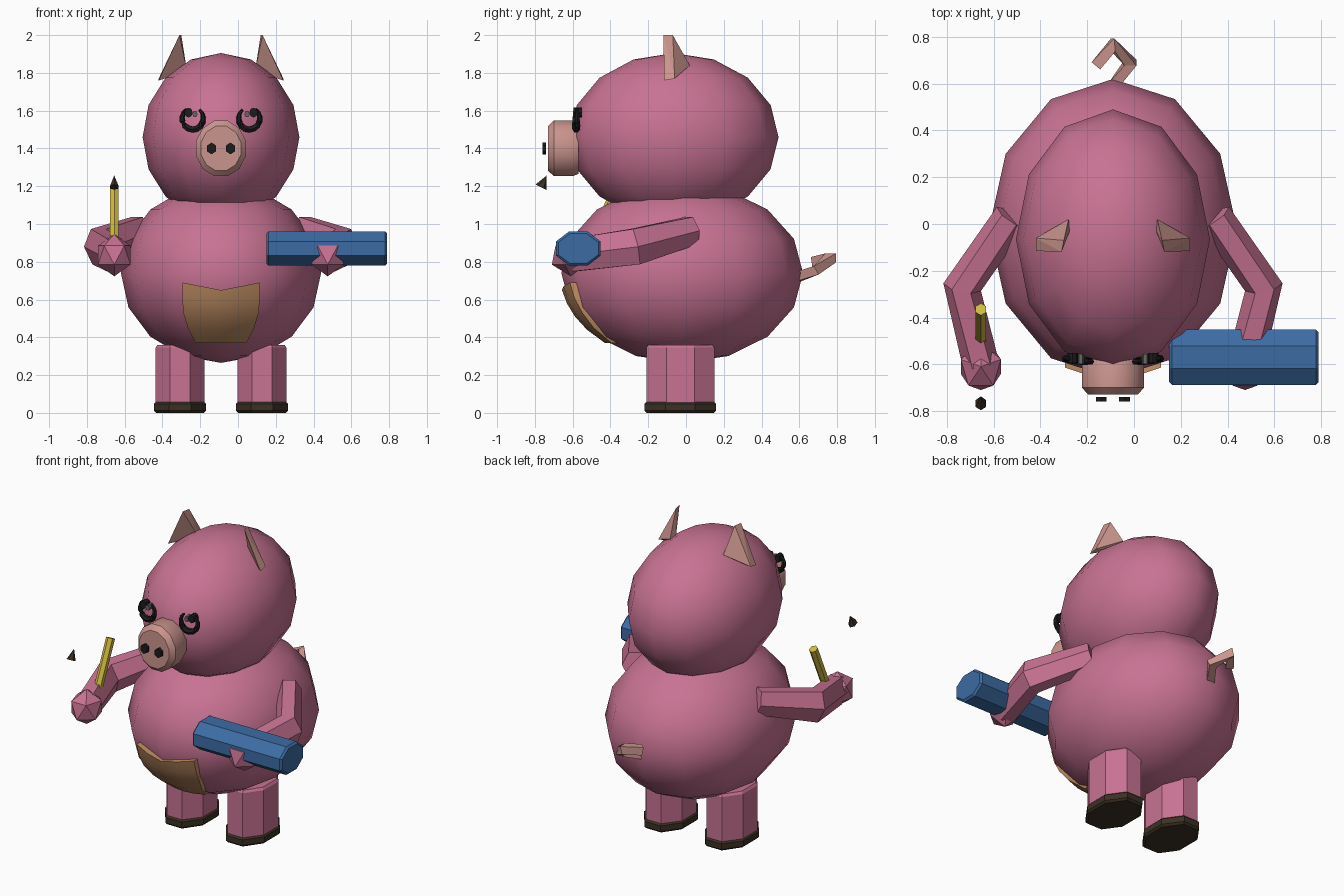
import bpy, bmesh
from math import sin, cos, pi, sqrt, radians
from mathutils import Vector

if "Cube" in bpy.data.objects:
    bpy.data.objects.remove(bpy.data.objects["Cube"])

CX = -0.09            # symmetry line of the pig
OCT = 1 / cos(pi / 8)  # widens an octagon so its flats reach the radius


def material(name, rgb):
    m = bpy.data.materials.new(name)
    m.use_nodes = True
    m.diffuse_color = (*rgb, 1)
    m.node_tree.nodes["Principled BSDF"].inputs["Base Color"].default_value = (*rgb, 1)
    return m


PINK = material("skin pink", (0.58, 0.17, 0.29))
PALE = material("pale pink", (0.60, 0.30, 0.27))
TAN = material("belly tan", (0.55, 0.28, 0.13))
BROWN = material("dark brown", (0.045, 0.03, 0.018))
BLUE = material("blue", (0.045, 0.15, 0.37))
YELLOW = material("pencil yellow", (0.65, 0.50, 0.05))
BLACK = material("black", (0.012, 0.012, 0.012))
GREY = material("eye grey", (0.15, 0.13, 0.13))


def finish(name, bm, mat, smooth=None):
    bmesh.ops.remove_doubles(bm, verts=bm.verts, dist=0.0005)
    bmesh.ops.recalc_face_normals(bm, faces=bm.faces)
    me = bpy.data.meshes.new(name)
    bm.to_mesh(me)
    bm.free()
    me.materials.append(mat)
    ob = bpy.data.objects.new(name, me)
    bpy.context.collection.objects.link(ob)
    if smooth:
        bpy.ops.object.select_all(action='DESELECT')
        ob.select_set(True)
        bpy.context.view_layer.objects.active = ob
        bpy.ops.object.shade_smooth_by_angle(angle=radians(smooth))
    return ob


def tube(name, path, radii, sides, mat, phase=0.0, smooth=None):
    """Loft elliptical rings (across, up) along a path, with closed ends."""
    pts = [Vector(p) for p in path]
    bm = bmesh.new()
    rings = []
    for i, p in enumerate(pts):
        t = (pts[min(i + 1, len(pts) - 1)] - pts[max(i - 1, 0)]).normalized()
        ref = Vector((0, 1, 0)) if abs(t.z) > 0.8 else Vector((0, 0, 1))
        across = t.cross(ref).normalized()
        up = across.cross(t)
        a, b = radii[i]
        angles = [phase + 2 * pi * k / sides for k in range(sides)]
        rings.append([bm.verts.new(p + across * a * cos(w) + up * b * sin(w)) for w in angles])
    for r, q in zip(rings, rings[1:]):
        for k in range(sides):
            n = (k + 1) % sides
            bm.faces.new((r[k], r[n], q[n], q[k]))
    bm.faces.new(rings[0])
    bm.faces.new(rings[-1])
    return finish(name, bm, mat, smooth)


def ellipsoid(name, centre, radius, mat):
    bm = bmesh.new()
    bmesh.ops.create_uvsphere(bm, u_segments=12, v_segments=8, radius=1)
    for v in bm.verts:
        v.co = Vector([c + r * x for c, r, x in zip(centre, radius, v.co)])
    return finish(name, bm, mat, 60)


# Head and body
BODY_C, BODY_R = (CX, -0.02, 0.74), (0.53, 0.64, 0.475)
ellipsoid("head", (CX, -0.065, 1.46), (0.415, 0.555, 0.445), PINK)
ellipsoid("body", BODY_C, BODY_R, PINK)

# Snout and nostrils
tube("snout", [(CX, y, 1.4) for y in (-0.57, -0.6, -0.7, -0.73)],
     [(0.125, 0.14), (0.137, 0.152), (0.137, 0.152), (0.11, 0.122)], 12, PALE, pi / 12, 35)

# Belly patch hugging the body, with a dipped top edge and rounded bottom
bm = bmesh.new()
rows = []
for j in range(5):
    f = j / 4
    half = (0.135, 0.175, 0.2, 0.205, 0.205)[j]
    row = []
    for i in range(5):
        u = (i - 2) / 2
        top = 0.65 + 0.04 * abs(u)
        z = 0.37 + (top - 0.37) * f
        x = half * u
        k = 1 - (x / BODY_R[0]) ** 2 - ((z - BODY_C[2]) / BODY_R[2]) ** 2
        row.append(bm.verts.new((CX + x, BODY_C[1] - BODY_R[1] * sqrt(k) - 0.008, z)))
    rows.append(row)
for a, b in zip(rows, rows[1:]):
    for i in range(4):
        bm.faces.new((a[i], a[i + 1], b[i + 1], b[i]))
skirt = bmesh.ops.extrude_face_region(bm, geom=list(bm.faces))["geom"]
for v in skirt:
    if isinstance(v, bmesh.types.BMVert):
        v.co.y += 0.05
finish("belly_patch", bm, TAN, 25)

# Parts in mirrored pairs
for side, s in (("left", 1), ("right", -1)):
    def at(d, y, z):
        return (CX + s * d, y, z)

    tube(side + "_nostril", [at(0.05, -0.74, 1.4), at(0.05, -0.76, 1.4)],
         [(0.027, 0.031)] * 2, 6, BLACK, pi / 6)

    # Leg and shoe
    tube(side + "_leg", [at(0.217, -0.03, z) for z in (0.05, 0.345, 0.36)],
         [(0.13 * OCT, 0.18 * OCT)] * 2 + [(0.12 * OCT, 0.17 * OCT)], 8, PINK, pi / 8)
    tube(side + "_shoe", [at(0.217, -0.03, z) for z in (0, 0.012, 0.048, 0.06)],
         [((0.138 - e) * OCT, (0.19 - e) * OCT) for e in (0.012, 0, 0, 0.012)], 8, BROWN, pi / 8)

    # Arm and hand
    tube(side + "_arm", [at(0.435, 0.03, 0.965), at(0.645, -0.27, 0.88), at(0.565, -0.6, 0.835)],
         [(0.075, 0.085), (0.082, 0.11), (0.078, 0.1)], 6, PINK)
    bm = bmesh.new()
    bmesh.ops.create_icosphere(bm, subdivisions=1, radius=0.112)
    for v in bm.verts:
        x, y = v.co.x, v.co.y
        w = radians(18)
        v.co = Vector(at(0.565, -0.61, 0.835)) + Vector(
            (0.9 * (x * cos(w) - y * sin(w)), x * sin(w) + y * cos(w), v.co.z))
    finish(side + "_hand", bm, PINK)

    # Ear: a thick triangle, hulled from its back and front edges
    bm = bmesh.new()
    for p in ((0.21, -0.07, 2.0), (0.33, -0.06, 1.77), (0.19, 0.02, 1.84),
              (0.22, -0.12, 2.0), (0.33, -0.115, 1.76), (0.18, -0.02, 1.81)):
        bm.verts.new(at(*p))
    bmesh.ops.convex_hull(bm, input=bm.verts)
    finish(side + "_ear", bm, PALE)

    # Eye: an open tapered ring with a pupil and a grey glint
    def eye(dx, dz, y=-0.588):
        return at(0.15 + dx, y + 0.12 * (dx + 0.05), 1.56 + dz)

    angles = [radians(125 - 285 * k / 12 - 0) for k in range(13)]
    angles = [radians(180) - w for w in [radians(125 + 285 * k / 12) for k in range(13)]]
    path = [eye(0.056 * cos(w), 0.06 * sin(w)) for w in angles]
    widths = [0.008 + 0.011 * sin(pi * k / 12) for k in range(13)]
    tube(side + "_eye_ring", path, [(w, w) for w in widths], 6, BLACK)
    tube(side + "_pupil", [eye(0.022, 0.03, -0.56), eye(0.022, 0.03, -0.604)],
         [(0.022, 0.026)] * 2, 8, BLACK)
    tube(side + "_eye_glint", [eye(-0.012, 0.022, -0.56), eye(-0.012, 0.022, -0.603)],
         [(0.014, 0.018)] * 2, 6, GREY)

# Curly tail
tube("tail", [(-0.09, 0.59, 0.72), (-0.015, 0.69, 0.755), (-0.09, 0.765, 0.82), (-0.16, 0.68, 0.80)],
     [(0.032, 0.035), (0.036, 0.036), (0.04, 0.036), (0.034, 0.036)], 4, PALE, pi / 4)

# Blue roll resting on the left hand
tube("blue_roll", [(x, -0.57, 0.87) for x in (0.15, 0.162, 0.778, 0.79)],
     [((0.118 - e) * OCT, (0.091 - e) * OCT) for e in (0.012, 0, 0, 0.012)], 8, BLUE, pi / 8)

# Pencil in the right hand and its separate tip
tube("pencil", [(-0.655, -0.50, 0.89), (-0.655, -0.365, 1.185)], [(0.026, 0.028)] * 2, 6, YELLOW, pi / 6)
tube("pencil_tip", [(-0.655, -0.768, 1.195), (-0.655, -0.737, 1.257)],
     [(0.026, 0.032), (0.0002, 0.0002)], 6, BROWN, pi / 6)
